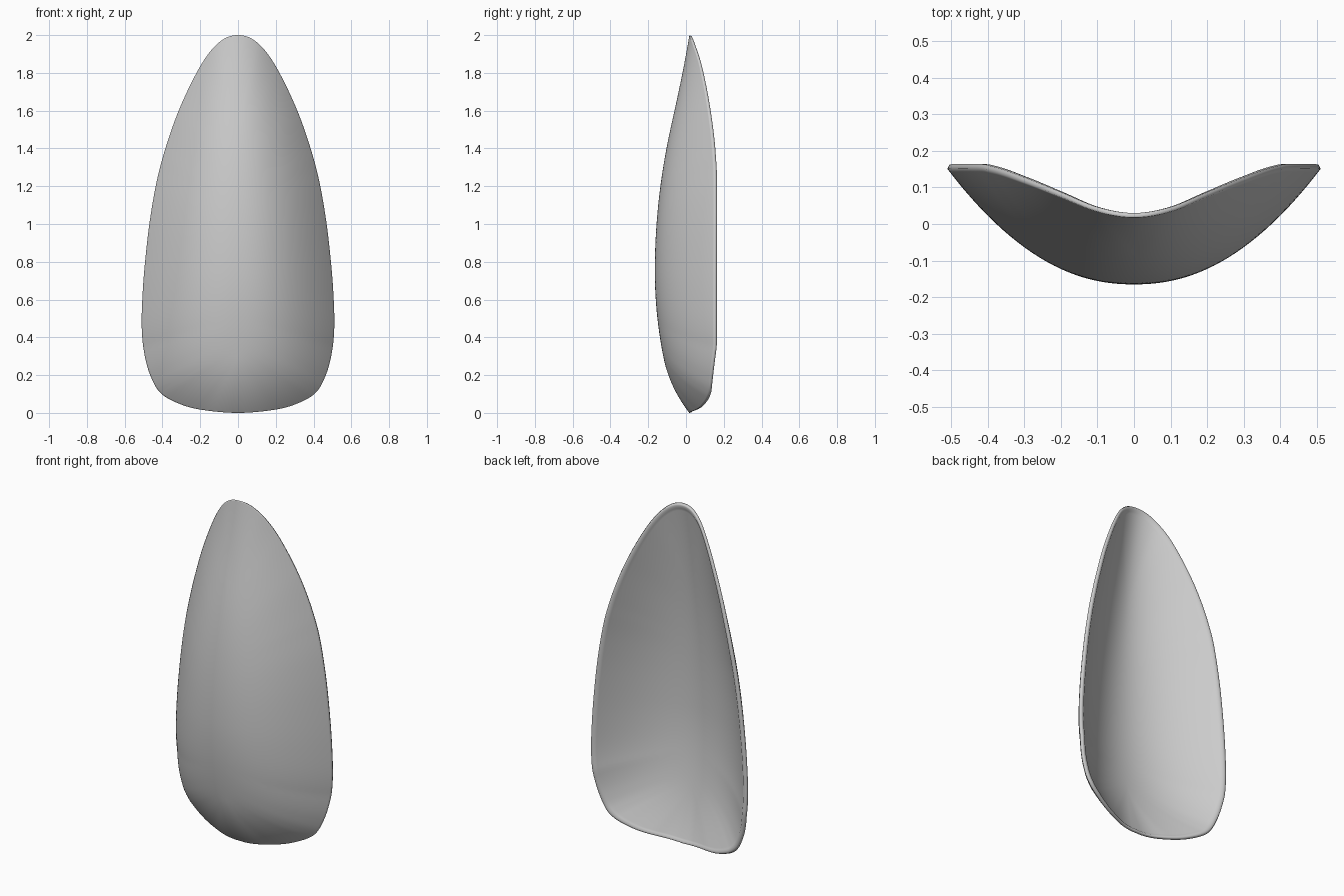
import bpy
import bmesh
from mathutils import Vector

cube = bpy.data.objects.get("Cube")
if cube:
    bpy.data.objects.remove(cube, do_unlink=True)

MID_Z = 0.75
SPINE = 0.6          # length of the central spine relative to the height
LIP = 0.955          # where the hollow meets the flat rim
STEPS, RINGS = 6, 28

# Right half of the outline (x, z), bottom to top
HALF = [(0, 0), (0.19, 0.016), (0.31, 0.048), (0.41, 0.105), (0.465, 0.2),
        (0.497, 0.32), (0.51, 0.46), (0.504, 0.65), (0.487, 0.85), (0.462, 1.05),
        (0.425, 1.25), (0.375, 1.43), (0.31, 1.61), (0.225, 1.79), (0.15, 1.91),
        (0.075, 1.98), (0, 2)]
# Rim depth (x, y): low in the middle, high on the wings
RIM = [(0, 0.03), (0.1, 0.046), (0.2, 0.086), (0.3, 0.126), (0.4, 0.159),
       (0.45, 0.164), (0.52, 0.163)]


def spline(a, b, c, d, t):
    """Catmull-Rom point between b and c."""
    return 0.5 * (2 * b + (c - a) * t + (2 * a - 5 * b + 4 * c - d) * t ** 2
                  + (3 * b - a - 3 * c + d) * t ** 3)


def rim_y(p):
    x = abs(p.x)
    pts = [Vector(q) for q in RIM]
    i = max(k for k in range(len(pts) - 1) if x >= pts[k].x)
    before = Vector((-pts[1].x, pts[1].y)) if i == 0 else pts[i - 1]
    after = pts[min(i + 2, len(pts) - 1)]
    t = (x - pts[i].x) / (pts[i + 1].x - pts[i].x)
    # The bottom corners tuck forward
    tuck = 0.1 * x * max(0, 1 - p.y / 0.35)
    return spline(before, pts[i], pts[i + 1], after, t).y - tuck


def outline():
    loop = [Vector(p) for p in HALF + [(-x, z) for x, z in HALF[-2:0:-1]]]
    n = len(loop)
    return [spline(loop[i - 1], loop[i], loop[(i + 1) % n], loop[(i + 2) % n], s / STEPS)
            for i in range(n) for s in range(STEPS)]


def bow(z, deepest, low, high):
    """Depth of the centre line, bending back towards both ends."""
    return deepest + (low if z < MID_Z else high) * (z - MID_Z) ** 2


def front_depth(r, z, p):
    curve = (-0.165, 0.22, 0.146)
    return bow(z, *curve) + (rim_y(p) - 0.012 - bow(p.y, *curve)) * r ** 2.2


def back_depth(r, z, p):
    curve = (-0.095, 0.2, 0.085)
    if r >= LIP:
        return rim_y(p)
    return bow(z, *curve) + (rim_y(p) - bow(p.y, *curve)) * (r / LIP) ** 2


def surface(bm, border, depth, reach):
    """Fill the outline with rings around the spine and return the outer one."""
    previous = None
    n = len(border)
    for k in range(RINGS + 1):
        r = reach * (1 - (1 - k / RINGS) ** 1.3)
        ring = []
        for p in border:
            start = MID_Z + SPINE * (p.y - MID_Z)
            z = start + (p.y - start) * r
            ring.append(bm.verts.new((p.x * r, depth(r, z, p), z)))
        if previous:
            for i in range(n):
                j = (i + 1) % n
                bm.faces.new((previous[i], ring[i], ring[j], previous[j]))
        previous = ring
    return previous


# Curved shell: domed front, hollow back, thin rounded rim
bm = bmesh.new()
border = outline()
front = surface(bm, border, front_depth, 1.0)
back = surface(bm, border, back_depth, 0.987)
for i in range(len(border)):
    j = (i + 1) % len(border)
    bm.faces.new((front[i], front[j], back[j], back[i]))
# Close the spine, where both halves meet
bmesh.ops.remove_doubles(bm, verts=bm.verts, dist=0.0005)
bmesh.ops.recalc_face_normals(bm, faces=bm.faces)
for face in bm.faces:
    face.smooth = True
mesh = bpy.data.meshes.new("curved_shell")
bm.to_mesh(mesh)
bm.free()
shell = bpy.data.objects.new("curved_shell", mesh)
bpy.context.collection.objects.link(shell)

# Plain grey
grey = bpy.data.materials.new("plain_grey")
grey.use_nodes = True
colour = (0.6, 0.6, 0.6, 1)
grey.diffuse_color = colour
grey.node_tree.nodes["Principled BSDF"].inputs["Base Color"].default_value = colour
mesh.materials.append(grey)
